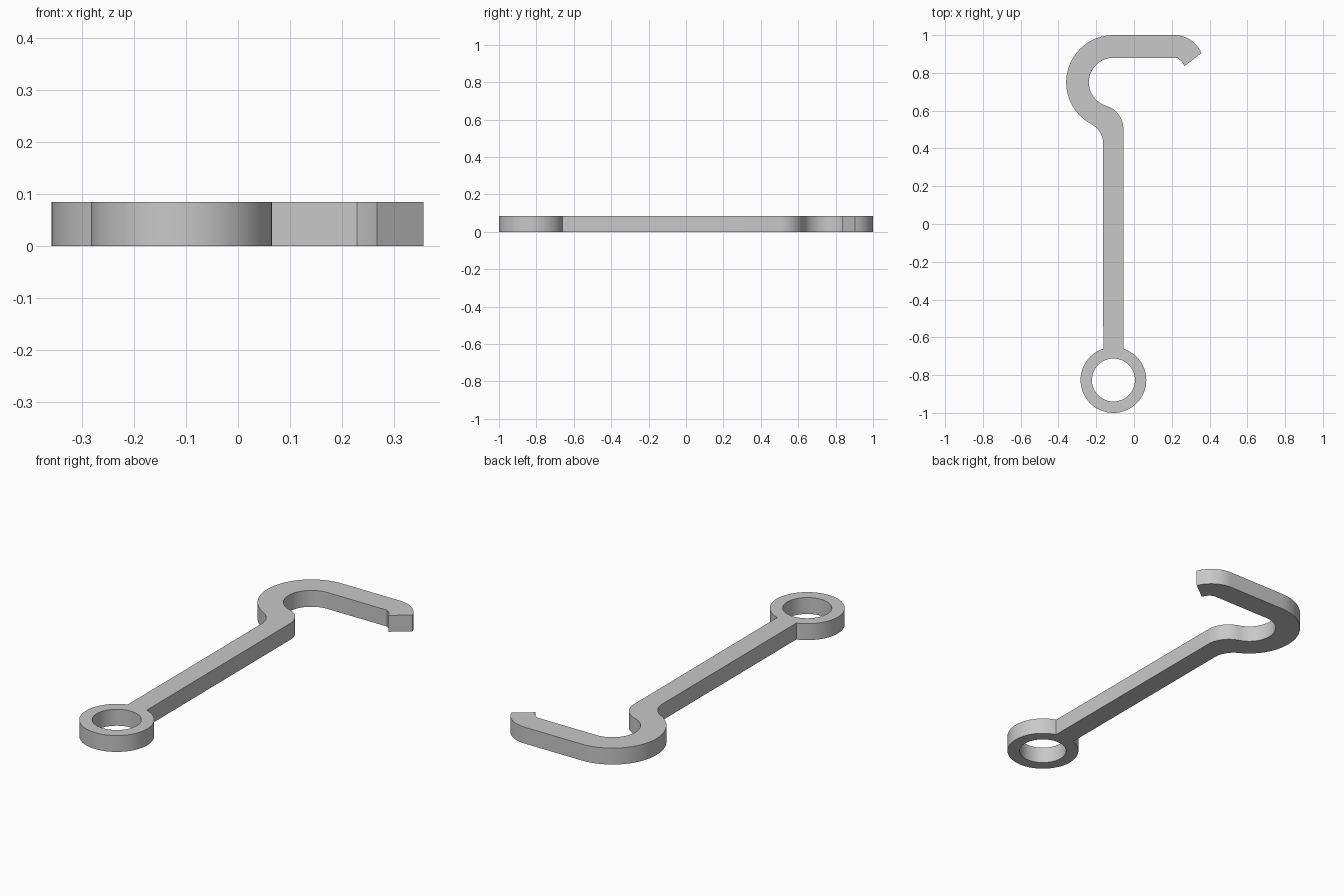
import bpy
import bmesh
from math import sin, cos, radians, degrees, atan2, sqrt
from mathutils import Vector

cube = bpy.data.objects.get("Cube")
if cube:
    bpy.data.objects.remove(cube, do_unlink=True)

THICK = 0.084
BEND = Vector((-0.109, 0.75))      # centre of the big hook bend
OUTER, INNER = 0.25, 0.13
EYE = Vector((-0.109, -0.826))     # centre of the eye ring
EYE_R, HOLE_R = 0.174, 0.114
LEFT, RIGHT = -0.163, -0.056       # shank sides


def arc(c, r, a0, a1, n=24):
    """Points along an arc, angles in degrees."""
    angles = [radians(a0 + (a1 - a0) * i / n) for i in range(n + 1)]
    return [Vector((c[0] + r * cos(a), c[1] + r * sin(a))) for a in angles]


def neck(side, r, bend_r):
    """Centre and bend angle of a neck arc tangent to the shank side and the bend."""
    dx = side - r - BEND.x
    dy = -sqrt((bend_r + r) ** 2 - dx ** 2)
    return BEND + Vector((dx, dy)), degrees(atan2(dy, dx)) % 360


# Outline: eye ring, right side up to the tip, then back down the left side
left_c, left_a = neck(LEFT, 0.12, OUTER)
right_c, right_a = neck(RIGHT, 0.13, INNER)
outline = arc(EYE, EYE_R, 108, 432, 64)
outline += arc(right_c, 0.13, 0, right_a - 180, 16)
outline += arc(BEND, INNER, right_a, 90, 32)[1:]
outline += [Vector(p) for p in ((0.229, 0.88), (0.251, 0.863), (0.268, 0.837))]
tip_r = 0.153
tip_c = Vector((0.215, 1 - tip_r))
outline += arc(tip_c, tip_r, 22, 90, 12)
outline += arc(BEND, OUTER, 90, left_a, 40)
outline += arc(left_c, 0.12, left_a - 180, 0, 16)[1:]
hole = arc(EYE, HOLE_R, 0, 360, 48)[:-1]

# Filled flat curve with a hole, extruded to full thickness
curve = bpy.data.curves.new("eye_hook_profile", "CURVE")
curve.dimensions = "2D"
curve.fill_mode = "BOTH"
curve.extrude = THICK / 2
for loop in (outline, hole):
    spline = curve.splines.new("POLY")
    spline.points.add(len(loop) - 1)
    for point, p in zip(spline.points, loop):
        point.co = (p.x, p.y, 0, 1)
    spline.use_cyclic_u = True
profile = bpy.data.objects.new("eye_hook_profile", curve)
bpy.context.collection.objects.link(profile)
graph = bpy.context.evaluated_depsgraph_get()
mesh = bpy.data.meshes.new_from_object(profile.evaluated_get(graph))
bpy.data.objects.remove(profile, do_unlink=True)

# Weld caps to walls and stand the part on the ground
bm = bmesh.new()
bm.from_mesh(mesh)
bmesh.ops.remove_doubles(bm, verts=bm.verts[:], dist=0.0002)
bmesh.ops.translate(bm, vec=(0, 0, THICK / 2), verts=bm.verts[:])
bmesh.ops.recalc_face_normals(bm, faces=bm.faces[:])
bm.to_mesh(mesh)
bm.free()
hook = bpy.data.objects.new("eye_hook", mesh)
bpy.context.collection.objects.link(hook)

# Plain grey metal
grey = bpy.data.materials.new("grey_metal")
grey.use_nodes = True
colour = (0.58, 0.58, 0.58, 1)
grey.diffuse_color = colour
grey.node_tree.nodes["Principled BSDF"].inputs["Base Color"].default_value = colour
mesh.materials.clear()
mesh.materials.append(grey)

# Smooth curved walls, crisp rims
bpy.ops.object.select_all(action="DESELECT")
hook.select_set(True)
bpy.context.view_layer.objects.active = hook
bpy.ops.object.shade_smooth_by_angle(angle=radians(25))
